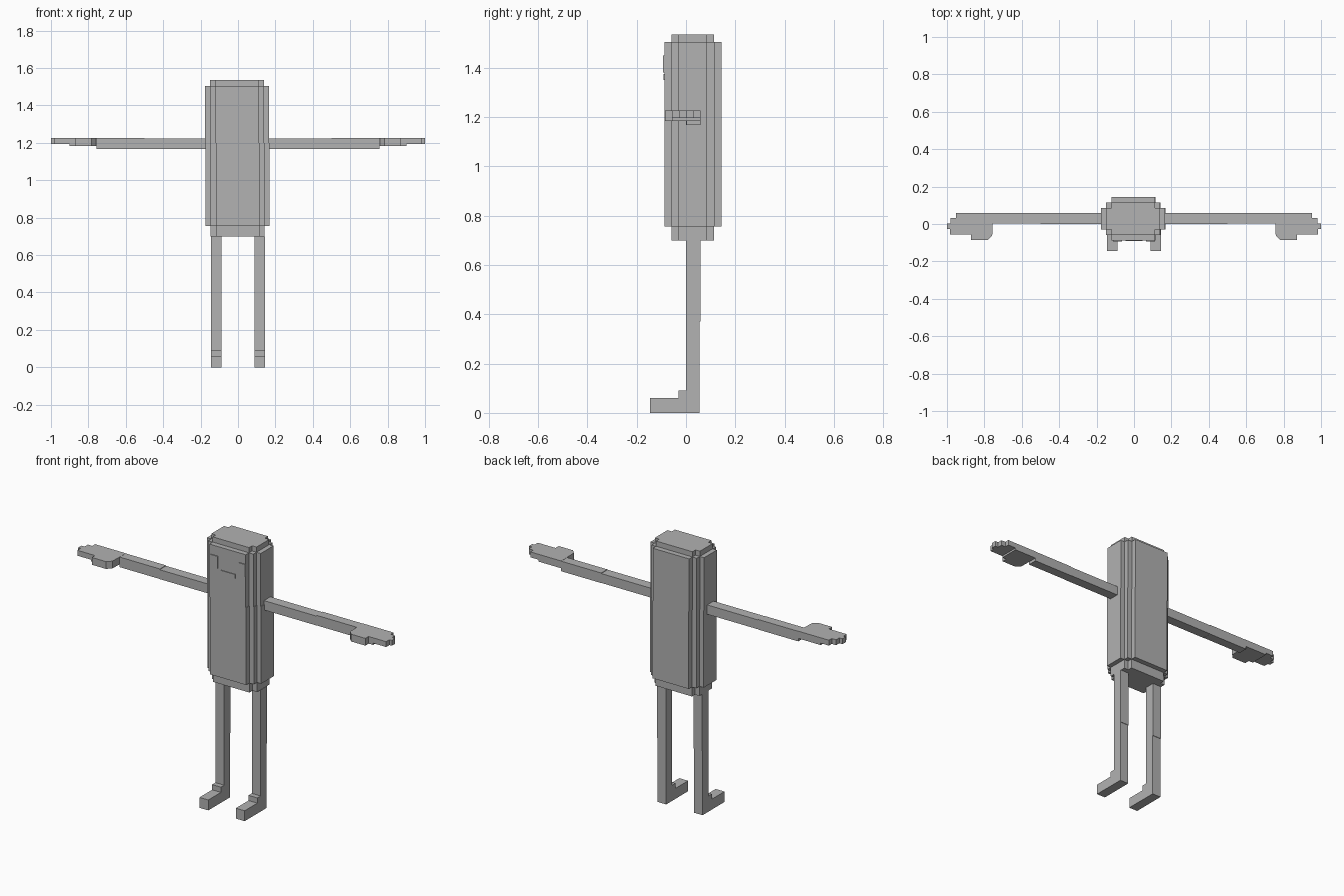
import bpy
import bmesh

if "Cube" in bpy.data.objects:
    bpy.data.objects.remove(bpy.data.objects["Cube"])

grey = bpy.data.materials.new("plain grey")
grey.diffuse_color = (0.445, 0.445, 0.445, 1)
grey.use_nodes = True
grey.node_tree.nodes["Principled BSDF"].inputs["Base Color"].default_value = grey.diffuse_color


def finish(name, bm):
    bmesh.ops.recalc_face_normals(bm, faces=bm.faces)
    mesh = bpy.data.meshes.new(name)
    bm.to_mesh(mesh)
    bm.free()
    mesh.materials.append(grey)
    obj = bpy.data.objects.new(name, mesh)
    bpy.context.collection.objects.link(obj)
    return obj


def prism(name, outline, axis, lo, hi):
    """Extrude a 2D outline along 'x' (outline is y, z) or 'z' (outline is x, y)."""
    bm = bmesh.new()
    place = (lambda a, b, t: (t, a, b)) if axis == "x" else (lambda a, b, t: (a, b, t))
    face = bm.faces.new([bm.verts.new(place(a, b, lo)) for a, b in outline])
    out = bmesh.ops.extrude_face_region(bm, geom=[face])
    moved = [v for v in out["geom"] if isinstance(v, bmesh.types.BMVert)]
    bmesh.ops.translate(bm, verts=moved, vec=place(0, 0, hi - lo))
    return finish(name, bm)


def box(name, x0, x1, y0, y1, z0, z1):
    return prism(name, [(x0, y0), (x1, y0), (x1, y1), (x0, y1)], "z", z0, z1)


def stepped(rects, cx, cy):
    """Outline of nested rectangles (half x, half y), from widest to narrowest."""
    quarter = []
    for i, (hx, hy) in enumerate(rects):
        quarter.append((hx, hy))
        if i + 1 < len(rects):
            quarter.append((rects[i + 1][0], hy))
    pts = quarter + [(-x, y) for x, y in reversed(quarter)]
    pts += [(-x, -y) for x, y in quarter] + [(x, -y) for x, y in reversed(quarter)]
    return [(cx + x, cy + y) for x, y in pts]


# Stepped body column, with smaller stepped caps above and below
BODY = [(0.171, 0.058), (0.144, 0.087), (0.116, 0.116)]
CAP = [(0.144, 0.058), (0.116, 0.086)]
prism("torso", stepped(BODY, -0.002, 0.028), "z", 0.755, 1.2)
prism("head", stepped(BODY, -0.005, 0.028), "z", 1.2, 1.505)
prism("head_cap", stepped(CAP, -0.005, 0.028), "z", 1.505, 1.535)
prism("hip_cap", stepped(CAP, -0.002, 0.028), "z", 0.70, 0.755)

# Raised face plates
box("mouth", -0.045, 0.045, -0.092, -0.087, 1.35, 1.375)

# Leg profile with ankle step and long foot
LEG = [(0.055, 0), (0.055, 0.37), (0.058, 0.37), (0.058, 0.70), (0, 0.70),
       (0, 0.09), (-0.03, 0.09), (-0.03, 0.06), (-0.145, 0.06), (-0.145, 0)]
# Hand seen from above, with stepped fingertips and thumb
HAND = [(0.755, 0.058), (0.952, 0.058), (0.952, 0.032), (0.98, 0.032), (0.98, 0.003),
        (1.0, 0.003), (1.0, -0.027), (0.985, -0.027), (0.985, -0.057), (0.872, -0.057),
        (0.872, -0.086), (0.782, -0.086), (0.758, -0.062)]
PALM = [(0.755, 0.058), (0.90, 0.058), (0.90, -0.055), (0.872, -0.055),
        (0.872, -0.086), (0.782, -0.086), (0.758, -0.062)]

for side, s in (("left", 1), ("right", -1)):
    def flip(outline):
        return [(s * x, y) for x, y in outline]

    prism(side + "_leg", LEG, "x", *sorted((s * 0.088, s * 0.144)))
    box(side + "_upper_arm", *sorted((s * 0.165, s * 0.50)), 0, 0.058, 1.168, 1.222)
    box(side + "_forearm", *sorted((s * 0.50, s * 0.757)), 0.003, 0.058, 1.167, 1.225)
    prism(side + "_hand", flip(HAND), "z", 1.195, 1.226)
    prism(side + "_palm", flip(PALM), "z", 1.184, 1.195)
    box(side + "_eye", *sorted((s * 0.065, s * 0.111)), -0.093, -0.087, 1.38, 1.45)
